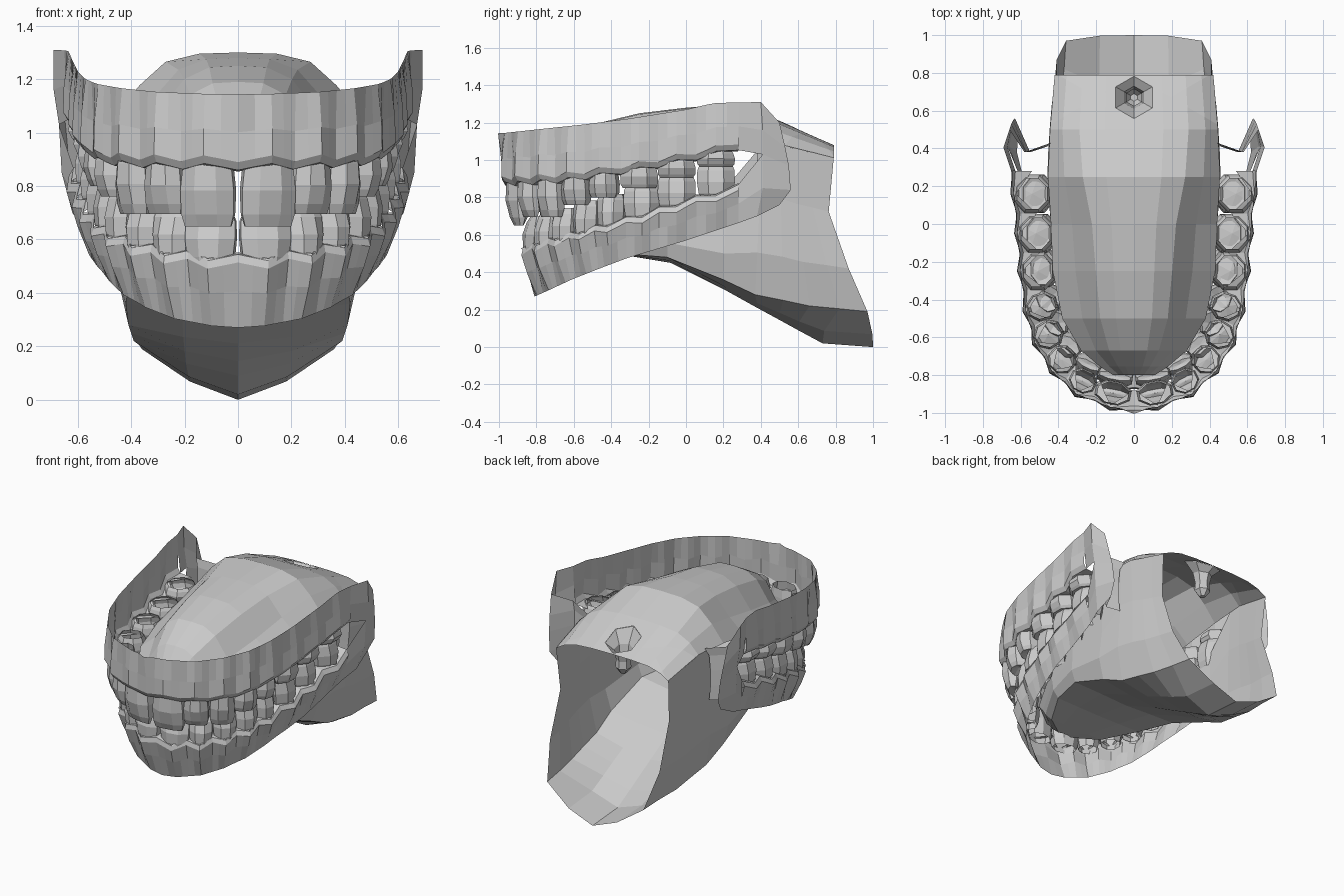
import bpy, bmesh
from math import sin, cos, pi
from mathutils import Vector

if "Cube" in bpy.data.objects:
    bpy.data.objects.remove(bpy.data.objects["Cube"])


def at(v, table):
    """Piecewise linear lookup."""
    if v <= table[0][0]:
        return table[0][1]
    for (a, p), (b, q) in zip(table, table[1:]):
        if v <= b:
            return p + (q - p) * (v - a) / (b - a)
    return table[-1][1]


def loft(bm, rows, closed=False):
    vs = [[bm.verts.new(p) for p in r] for r in rows]
    n = len(rows[0])
    for a, b in zip(vs, vs[1:]):
        for i in range(n if closed else n - 1):
            j = (i + 1) % n
            bm.faces.new((a[i], a[j], b[j], b[i]))
    return vs


def finish(name, bm, mirror=True):
    bmesh.ops.remove_doubles(bm, verts=bm.verts, dist=0.0005)
    bmesh.ops.recalc_face_normals(bm, faces=bm.faces)
    me = bpy.data.meshes.new(name)
    bm.to_mesh(me)
    bm.free()
    ob = bpy.data.objects.new(name, me)
    bpy.context.collection.objects.link(ob)
    if mirror:
        ob.modifiers.new("mirror", 'MIRROR').use_axis[0] = True
    return ob


# dental arch: centre x, y, width, depth for each tooth of one half
TEETH = [(.105, -.86, .20, .12), (.255, -.80, .15, .12), (.36, -.695, .15, .14),
         (.43, -.57, .15, .15), (.465, -.43, .15, .16), (.49, -.25, .20, .17),
         (.505, -.05, .20, .18), (.525, .16, .20, .18)]
GUM_U = [(-.9, .87), (-.6, .89), (-.2, .96), (.1, 1.02), (.3, 1.07)]
GUM_L = [(-.8, .53), (-.4, .655), (0, .78), (.3, .86)]
TOP = [(-.9, 1.14), (-.5, 1.19), (0, 1.27), (.15, 1.305), (.4, 1.31)]
BOTTOM = [(-.8, .27), (-.6, .36), (-.3, .48), (0, .57), (.3, .67)]


def bite(y):
    return .92 + .28 * y


def place(x, y, lower):
    f = max(0, min(1, (-y - .1) / .7))
    return (x * (1 - .08 * f), y + .075 * f, f) if lower else (x, y, f)


def outward(x, y):
    return Vector((x, min(y + .3, 0), 0)).normalized()


knots = [(0, -.875)]
for i, t in enumerate(TEETH):
    knots.append(t[:2])
    knots.append(tuple((a + b) / 2 for a, b in zip(t[:2], TEETH[i + 1][:2])) if i < 7 else (.54, .28))


# gums: scalloped sheets outside the arch, drawn in between the teeth
def gum(name, lower):
    bm = bmesh.new()
    cols = []
    for s in range(33):
        k, fr = s // 2, (s % 2) / 2
        a, b = Vector(knots[k]), Vector(knots[min(k + 1, 16)])
        x0, y0 = a.lerp(b, fr)
        n = outward(x0, y0)
        x, y, f = place(x0, y0, lower)
        c = Vector((x, y, 0))
        wave = cos(pi * s / 2)
        root = -.012 * wave
        lip = .05 - .05 * wave
        if lower:
            g = at(y, GUM_L) + .014 * wave
            e = at(y, BOTTOM)
            spec = [(.055 - .045 * f, e), (.085 - .03 * f + root, e * .5 + g * .5),
                    (.105 - .02 * f + root, g - .03), (.088 - .01 * f + root, g),
                    (lip, g + .008)]
        else:
            g = at(y, GUM_U) - .012 * wave
            e = at(y, TOP)
            fren = .02 if s == 0 else 0
            spec = [(.11 + fren, e), (.115 + root + fren / 2, e * .5 + g * .5),
                    (.118 + root, g + .03), (.1 + root, g), (lip, g - .006)]
        cols.append([c + n * o + Vector((0, 0, z)) for o, z in spec])
        if s == 0:
            for p in cols[0]:
                p.x = 0
    loft(bm, cols)
    return finish(name, bm), cols[-1]


_, end_u = gum("upper_gum", False)
_, end_l = gum("lower_gum", True)

# rear wings joining both gums and folding in to the throat
bm = bmesh.new()
hinge = [(.69, .40, 1.31), (.69, .41, 1.16), (.67, .41, 1.03), (.66, .41, .85), (.62, .38, .70)]
loft(bm, [[end_u[0], end_u[1], end_u[3]], hinge[:3]])
loft(bm, [[end_l[3], end_l[1], end_l[0]], hinge[2:]])
loft(bm, [hinge,
          [(.66, .50, 1.20), (.65, .53, 1.07), (.64, .55, .97), (.63, .56, .84), (.61, .50, .76)],
          [(.58, .38, 1.13), (.57, .38, 1.07), (.57, .38, .97), (.56, .38, .86), (.55, .38, .76)],
          [(.44, .43, 1.10), (.46, .41, 1.05), (.47, .41, .95), (.47, .41, .85), (.46, .41, .75)]])
finish("gum_wings", bm)


# teeth: eight-sided crowns, open at the root
def teeth(name, lower):
    bm = bmesh.new()
    for i, (x0, y0, w, d) in enumerate(TEETH):
        n = outward(x0, y0)
        u = Vector((-n.y, n.x, 0))
        x, y, f = place(x0, y0, lower)
        if lower:
            w *= 1 - .06 * f
            root, tip = at(y, GUM_L), bite(y) + (.0 if i < 3 else .01)
        else:
            root, tip = at(y, GUM_U), bite(y) - (.03 if i in (0, 2) else 0)
        c = Vector((x, y, 0)) + n * (.02 * f + (-.01 * (1 - f) if lower else .015))
        edge = (.3, .3, .5, .65, .7, .75, .75, .75)[i]
        rows = []
        for h, sw, sd in ((-.25, .8, .85), (0, .91, .97), (.4, 1, 1.03),
                          (.8, .98, (1 + edge) / 2), (1, .86, edge)):
            z = root + (tip - root) * h
            ring = []
            for k in range(8):
                a = pi / 8 + k * pi / 4
                p = c + u * (cos(a) * w * .55 * sw) + n * (sin(a) * d * .56 * sd)
                ring.append((max(p.x, .004), p.y, z))
            rows.append(ring)
        vs = loft(bm, rows, True)
        mid = bm.verts.new((c.x, c.y, tip + (root - tip) * (.04 if i < 3 else .18)))
        for k in range(8):
            bm.faces.new((vs[-1][k], vs[-1][(k + 1) % 8], mid))
    finish(name, bm)


teeth("upper_teeth", False)
teeth("lower_teeth", True)

# palate: domed sheet reaching the teeth (y, half width, crown z, edge z)
bm = bmesh.new()
rows = []
for y, w, zc, ze in [(-.80, .11, .87, .86), (-.755, .18, .98, .865), (-.67, .28, 1.09, .88),
                     (-.5, .38, 1.19, .92), (-.25, .43, 1.25, .97), (0, .44, 1.28, 1.02),
                     (.25, .455, 1.30, 1.07), (.5, .445, 1.21, 1.08), (.79, .42, 1.08, 1.01)]:
    b = max(0, min(1, (y + .1) / .5))
    prof = [(0, 1), (.25 + .1 * b, .98), (.47 + .18 * b, .82 + .04 * b),
            (.72 + .13 * b, .33 + .19 * b), (1, 0)]
    rows.append([(p * w, y, ze + q * (zc - ze)) for p, q in prof])
loft(bm, rows)
# six-sided opening for the uvula
hub = Vector((0, .67, 1.14))
R = .112
for k in range(6):
    d = Vector((cos(k * pi / 3), sin(k * pi / 3), 0))
    geom = [f for f in bm.faces if f.calc_center_median().y > .4]
    geom += list({e for f in geom for e in f.edges}) + list({v for f in geom for v in f.verts})
    bmesh.ops.bisect_plane(bm, geom=geom, plane_co=hub + d * R * .866, plane_no=d)
hole = [f for f in bm.faces if all((f.calc_center_median() - hub).dot(
    Vector((cos(k * pi / 3), sin(k * pi / 3), 0))) < R * .866 for k in range(6))]
bmesh.ops.delete(bm, geom=hole, context='FACES')
finish("palate", bm)

# uvula: hollow hexagonal drop below the palate
bm = bmesh.new()
rows = []
for r, z, tilt in ((R, 1.132, -.45), (.06, 1.07, -.2), (.045, 1.0, 0), (.05, .95, 0), (.02, .91, 0)):
    rows.append([(r * cos(a), hub.y + r * sin(a), z + tilt * r * sin(a))
                 for a in (pi / 6 + k * pi / 3 for k in range(6))])
bm.faces.new(loft(bm, rows, True)[-1])
finish("uvula", bm, False)

# mouth floor and throat: top edge (x y z), floor edge (x y z), keel (y z)
bm = bmesh.new()
rows = []
for A, C, ky, kz in [((.10, -.735, .57), (.05, -.68, .50), -.67, .50),
                     ((.25, -.635, .60), (.20, -.57, .49), -.57, .50),
                     ((.37, -.38, .68), (.33, -.35, .50), -.35, .495),
                     ((.425, -.10, .76), (.40, -.10, .48), -.08, .45),
                     ((.445, .22, .86), (.42, .20, .36), .2, .31),
                     ((.45, .41, 1.085), (.41, .37, .28), .38, .21),
                     ((.445, .50, 1.085), (.40, .52, .25), .5, .145),
                     ((.436, .60, 1.06), (.39, .66, .22), .6, .09),
                     ((.429, .69, 1.038), (.37, .82, .205), .73, .02),
                     ((.42, .79, 1.012), (.36, .97, .19), 1.0, 0)]:
    A, C = Vector(A), Vector(C)
    back = max(0, (A.y - .5) / .29)
    m1, m2 = A.lerp(C, .35), A.lerp(C, .72)
    bulge = .015 if A.y > 0 else .01
    m1 += Vector((bulge * .5, -.09 * back, 0))
    m2 += Vector((bulge * 2.2, -.05 * back, 0))
    K = Vector((0, ky, kz))
    D = K.lerp(C, .5)
    D.z = kz + .36 * (C.z - kz)
    D.y = K.y * .9 + C.y * .1
    rows.append([A, m1, m2, C, D, K])
loft(bm, rows)
finish("throat_and_floor", bm)
